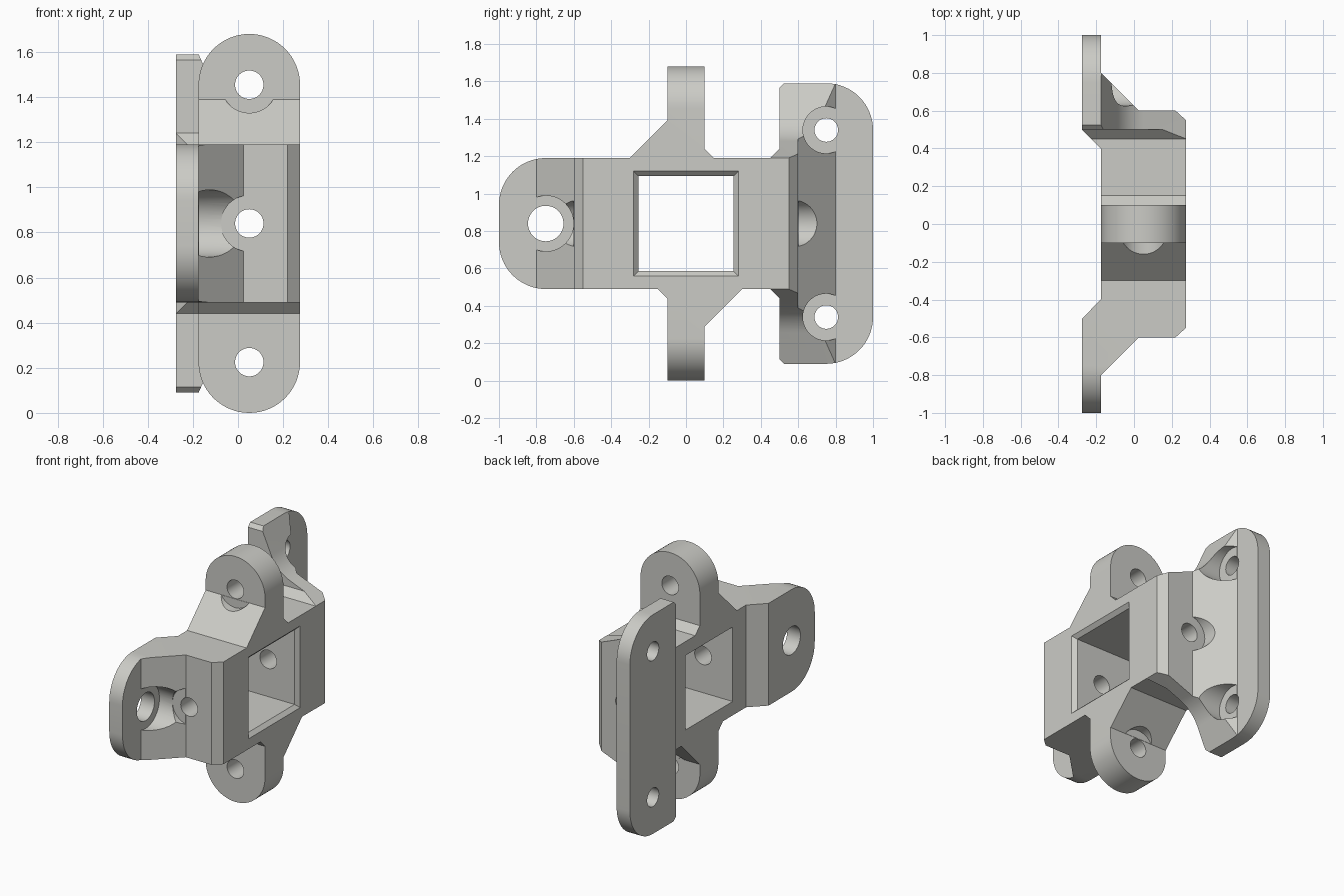
import bpy, bmesh, math
from mathutils import Matrix, Vector

if "Cube" in bpy.data.objects:
    bpy.data.objects.remove(bpy.data.objects["Cube"])

MID = 0.84          # height of the centre line
grey = bpy.data.materials.new("light_grey")
grey.diffuse_color = (0.6, 0.6, 0.565, 1)
grey.use_nodes = True
grey.node_tree.nodes["Principled BSDF"].inputs["Base Color"].default_value = grey.diffuse_color


def prism(name, pts, axis, lo, hi):
    """Extrude a 2D outline along an axis: x takes (y,z), y takes (x,z), z takes (x,y)."""
    place = {"x": lambda a, b, t: (t, a, b),
             "y": lambda a, b, t: (a, t, b),
             "z": lambda a, b, t: (a, b, t)}[axis]
    bm = bmesh.new()
    low = [bm.verts.new(place(a, b, lo)) for a, b in pts]
    high = [bm.verts.new(place(a, b, hi)) for a, b in pts]
    bm.faces.new(low)
    bm.faces.new(high)
    n = len(pts)
    for i in range(n):
        j = (i + 1) % n
        bm.faces.new((low[i], low[j], high[j], high[i]))
    bmesh.ops.recalc_face_normals(bm, faces=bm.faces)
    me = bpy.data.meshes.new(name)
    bm.to_mesh(me)
    bm.free()
    me.materials.append(grey)
    ob = bpy.data.objects.new(name, me)
    bpy.context.collection.objects.link(ob)
    return ob


def arc(cx, cy, r, a0, a1, n=16):
    return [(cx + r * math.cos(math.radians(a0 + (a1 - a0) * i / n)),
             cy + r * math.sin(math.radians(a0 + (a1 - a0) * i / n))) for i in range(n + 1)]


def cylinder(name, axis, a, b, r, lo, hi):
    return prism(name, arc(a, b, r, 0, 360, 48)[:-1], axis, lo, hi)


def combine(ob, other, op):
    """Apply a boolean and remove the helper."""
    mod = ob.modifiers.new("join", "BOOLEAN")
    mod.operation, mod.object, mod.solver = op, other, "EXACT"
    bpy.context.view_layer.update()
    dg = bpy.context.evaluated_depsgraph_get()
    me = bpy.data.meshes.new_from_object(ob.evaluated_get(dg))
    ob.modifiers.clear()
    ob.data = me
    bpy.data.objects.remove(other, do_unlink=True)


# Plan outline: mirrored front to back
half = [(0.275, 0.55), (0.22, 0.6), (0.025, 0.6), (-0.175, 0.8), (-0.175, 1.2),
        (-0.275, 1.2), (-0.275, 0.5), (-0.175, 0.4)]
plan = half + [(x, -y) for x, y in reversed(half)]
bracket = prism("bracket", plan, "z", -0.2, 1.9)

# Side outline: rounded front tab, body, tall rounded back flange
upper = arc(-0.75, 0.94, 0.25, 180, 90)
upper += [(0.45, 1.19), (0.5, 1.24), (0.5, 1.565), (0.525, 1.59)]
upper += arc(0.75, 1.34, 0.25, 90, 0)
side = upper + [(y, 2 * MID - z) for y, z in reversed(upper)]
combine(bracket, prism("side_cut", side, "x", -0.5, 0.5), "INTERSECT")

# Curved flare from body up to the flange, mirrored below
p0, p1, p2 = Vector((0.047, 1.282)), Vector((-0.055, 1.323)), Vector((-0.1, 1.424))
curve = [tuple(p0 * (1 - t) ** 2 + p1 * 2 * t * (1 - t) + p2 * t * t)
         for t in [i / 12 for i in range(13)]]
flare = [(0.4, 1.141)] + curve + [(-0.176, 1.593), (-0.19, 1.64), (-0.5, 1.64)]
flare += [(x, 2 * MID - z) for x, z in reversed(flare)]
combine(bracket, prism("flare_cut", flare, "y", -1.5, 1.5), "INTERSECT")

# Top and bottom lugs with gussets; the bottom one is the top turned half round
gusset = [(-0.3, 1.15), (-0.3, 1.19), (-0.1, 1.39), (-0.1, 1.75),
          (0.1, 1.75), (0.1, 1.24), (0.15, 1.19), (0.15, 1.15)]
dome = arc(0.05, 1.455, 0.225, 0, 180, 32) + [(-0.175, 1.1), (0.275, 1.1)]
for s in (1, -1):
    turn = lambda v: MID + s * (v - MID)
    lug = prism("lug", [(s * y, turn(z)) for y, z in gusset], "x", -0.4, 0.5)
    combine(lug, prism("lug_cut", [(x, turn(z)) for x, z in dome], "y", -0.6, 0.6), "INTERSECT")
    combine(bracket, lug, "UNION")

# Square window with a chamfered rim on the right face
def square(r):
    return [(-r, MID - r), (r, MID - r), (r, MID + r), (-r, MID + r)]

combine(bracket, prism("window", square(0.255), "x", -0.5, 0.5), "DIFFERENCE")
rim = prism("rim", square(0.255), "x", 0.25, 0.3)
for v in rim.data.vertices:
    if v.co.x > 0.27:
        v.co.y *= 0.305 / 0.255
        v.co.z = MID + (v.co.z - MID) * 0.305 / 0.255
combine(bracket, rim, "DIFFERENCE")

# Screw holes and their head recesses: axis, centre, radius, start, end
holes = [
    ("y", 0.05, MID, 0.063, -1.5, 1.5),
    ("y", 0.05, MID, 0.125, -1.2, -0.601),
    ("y", 0.05, MID, 0.125, 0.601, 1.2),
    ("y", 0.05, 1.455, 0.063, -0.4, 0.4),
    ("y", 0.05, 0.225, 0.063, -0.4, 0.4),
    ("y", 0.05, 1.455, 0.125, -0.4, -0.101),
    ("y", 0.05, 0.225, 0.125, 0.101, 0.4),
    ("x", -0.75, MID, 0.095, -0.5, 0.5),
    ("x", -0.75, MID, 0.149, -0.174, 0.5),
]
for z in (0.34, 1.34):
    holes += [("x", 0.75, z, 0.063, -0.5, 0.5), ("x", 0.75, z, 0.125, -0.174, 0.5)]
for h in holes:
    combine(bracket, cylinder("hole", *h), "DIFFERENCE")

# Stand on the ground and shade
bracket.data.transform(Matrix.Translation((0, 0, -min(v.co.z for v in bracket.data.vertices))))
bpy.ops.object.select_all(action="DESELECT")
bracket.select_set(True)
bpy.context.view_layer.objects.active = bracket
bpy.ops.object.shade_smooth_by_angle(angle=math.radians(20))
